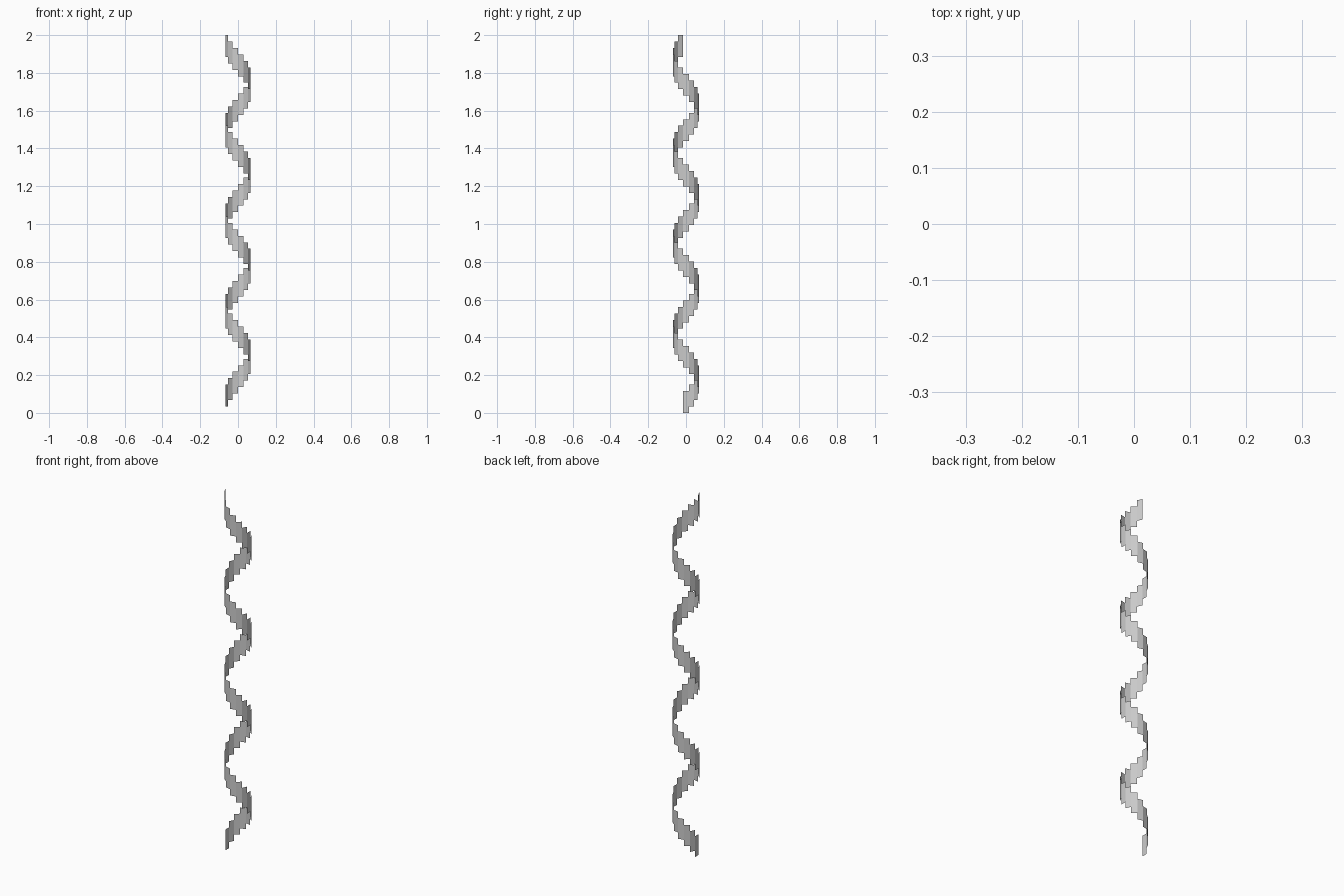
import bpy, bmesh
from math import cos, sin, pi

if "Cube" in bpy.data.objects:
    bpy.data.objects.remove(bpy.data.objects["Cube"])

SIDES = 14       # panels per turn
TURNS = 4
R = 0.069        # corner radius
H = 0.115        # panel height
COUNT = SIDES * TURNS
RISE = (2 - H) / (COUNT - 1)
STEP = 2 * pi / SIDES

# Spiral ribbon: thin upright panels, each one step higher, turning clockwise
bm = bmesh.new()
for i in range(COUNT):
    a = pi - i * STEP
    z = i * RISE
    a0, a1 = a - STEP / 2, a + STEP / 2
    corners = [(a0, z), (a1, z), (a1, z + H), (a0, z + H)]
    bm.faces.new([bm.verts.new((R * cos(t), R * sin(t), h)) for t, h in corners])

mesh = bpy.data.meshes.new("spiral_ribbon")
bm.to_mesh(mesh)
bm.free()
ribbon = bpy.data.objects.new("spiral_ribbon", mesh)
bpy.context.collection.objects.link(ribbon)
